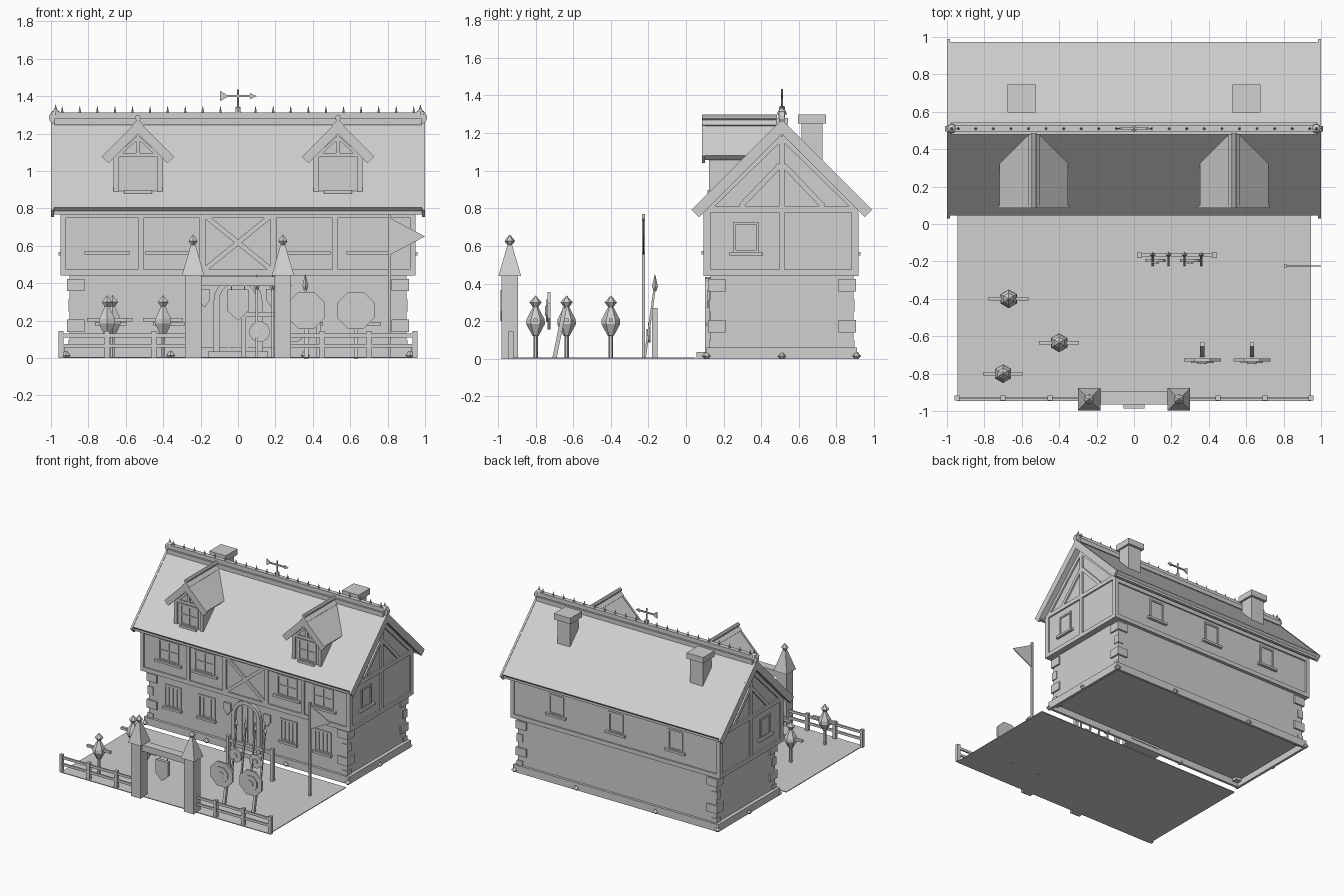
import bpy, bmesh, math
from mathutils import Vector, Matrix

if "Cube" in bpy.data.objects:
    bpy.data.objects.remove(bpy.data.objects["Cube"])

grey = bpy.data.materials.new("plain_grey")
grey.use_nodes = True
TONE = (0.63, 0.63, 0.63, 1)
grey.diffuse_color = TONE
grey.node_tree.nodes["Principled BSDF"].inputs["Base Color"].default_value = TONE

RIDGE_Y = 0.51
FRONT, BACK = ("y", 0.105, -1), ("y", 0.905, 1)
LOW_FRONT = ("y", 0.13, -1)
DORMER = ("y", 0.135, -1)


def finish(bm, name):
    bmesh.ops.recalc_face_normals(bm, faces=bm.faces)
    mesh = bpy.data.meshes.new(name)
    bm.to_mesh(mesh)
    bm.free()
    mesh.materials.append(grey)
    obj = bpy.data.objects.new(name, mesh)
    bpy.context.collection.objects.link(obj)
    return obj


def box(bm, x0, x1, y0, y1, z0, z1):
    mid = Vector(((x0 + x1) / 2, (y0 + y1) / 2, (z0 + z1) / 2))
    size = Matrix.Diagonal((x1 - x0, y1 - y0, z1 - z0, 1))
    bmesh.ops.create_cube(bm, size=1, matrix=Matrix.Translation(mid) @ size)


def beam(bm, p, q, w, d, face=(0, 1, 0)):
    """Bar from p to q, w wide and d deep along the face direction."""
    p, q = Vector(p), Vector(q)
    z = (q - p).normalized()
    x = Vector(face).cross(z).normalized()
    y = z.cross(x)
    rot = Matrix((x, y, z)).transposed().to_4x4()
    size = Matrix.Diagonal((w, d, (q - p).length, 1))
    bmesh.ops.create_cube(bm, size=1, matrix=Matrix.Translation((p + q) / 2) @ rot @ size)


def prism(bm, profile, axis, a, b):
    """Extrude an outline of (u, z) points along x or y from a to b."""
    def at(u, z, t):
        return (t, u, z) if axis == "x" else (u, t, z)
    face = bm.faces.new([bm.verts.new(at(u, z, a)) for u, z in profile])
    new = bmesh.ops.extrude_face_region(bm, geom=[face])["geom"]
    shift = Vector(at(0, 0, b - a))
    bmesh.ops.translate(bm, vec=shift, verts=[v for v in new if isinstance(v, bmesh.types.BMVert)])


def turned(bm, x, y, rings, sides=6):
    """Stack of cone sections through (radius, z) rings."""
    for (r0, z0), (r1, z1) in zip(rings, rings[1:]):
        bmesh.ops.create_cone(bm, cap_ends=True, segments=sides, radius1=max(r0, 0.0005),
                              radius2=max(r1, 0.0005), depth=z1 - z0,
                              matrix=Matrix.Translation((x, y, (z0 + z1) / 2)))


def disc(bm, x, y, z, r, d, sides):
    turn = Matrix.Rotation(math.pi / 2, 4, "X") @ Matrix.Rotation(math.pi / sides, 4, "Z")
    bmesh.ops.create_cone(bm, cap_ends=True, segments=sides, radius1=r, radius2=r, depth=d,
                          matrix=Matrix.Translation((x, y, z)) @ turn)


def panel(bm, wall, u, z, w, h, d):
    """Block standing d proud of a wall, centred at (u, z)."""
    axis, at, out = wall
    a, b = sorted((at - out * 0.005, at + out * d))
    if axis == "y":
        box(bm, u - w / 2, u + w / 2, a, b, z - h / 2, z + h / 2)
    else:
        box(bm, a, b, u - w / 2, u + w / 2, z - h / 2, z + h / 2)


def window(bm, wall, u, z, w, h, bars=1, cross=True, sill=0.24):
    for s in (-1, 1):
        panel(bm, wall, u + s * w / 2, z, 0.014, h + 0.014, 0.008)
        panel(bm, wall, u, z + s * h / 2, w, 0.014, 0.008)
    for i in range(bars):
        panel(bm, wall, u + w * ((i + 1) / (bars + 1) - 0.5), z, 0.009, h, 0.006)
    if cross:
        panel(bm, wall, u, z, w, 0.009, 0.006)
    panel(bm, wall, u, z - h / 2 - 0.012, sill, 0.018, 0.022)


def chevron(half, top, thick, mid=0.0):
    """45 degree roof section."""
    k = thick * 0.7071
    return [(mid - half, top - half), (mid, top), (mid + half, top - half),
            (mid + half - k, top - half - k), (mid, top - 2 * k), (mid - half + k, top - half - k)]


# House walls on a hollow plinth
bm = bmesh.new()
for s in (-1, 1):
    y, x = RIDGE_Y + s * 0.39, s * 0.92
    box(bm, -0.93, 0.93, y - 0.01, y + 0.01, 0, 0.06)
    box(bm, x - 0.01, x + 0.01, 0.11, 0.91, 0, 0.06)
box(bm, -0.92, 0.92, 0.12, 0.9, 0.052, 0.06)
box(bm, -0.16, 0.16, 0.055, 0.12, 0, 0.035)
finish(bm, "plinth_and_step")
bm = bmesh.new()
box(bm, -0.9, 0.9, 0.13, 0.89, 0.055, 0.45)
finish(bm, "ground_floor")
bm = bmesh.new()
prism(bm, [(0.105, 0.44), (0.905, 0.44), (0.905, 0.8), (RIDGE_Y, 1.205), (0.105, 0.8)], "x", -0.938, 0.938)
finish(bm, "upper_floor")

# Corner stones and plinth knobs
bm = bmesh.new()
for sx in (-1, 1):
    for y, sy in ((0.13, 1), (0.89, -1)):
        for i in range(4):
            n, out = (0.092, 0.013) if i % 2 else (0.055, 0.007)
            x0, x1 = sorted((sx * (0.9 + out), sx * (0.912 - n)))
            y0, y1 = sorted((y - sy * out, y + sy * (n - 0.012)))
            z = 0.063 + i * 0.109
            box(bm, x0, x1, y0, y1, z - 0.033, z + 0.033)
finish(bm, "corner_stones")
bm = bmesh.new()
for x in (-0.92, -0.36, 0.36, 0.92):
    for y in (0.11, 0.905):
        turned(bm, x, y, [(0.012, 0), (0.026, 0.014), (0.008, 0.036)])
for x in (-0.93, 0.93):
    turned(bm, x, RIDGE_Y, [(0.012, 0), (0.022, 0.014), (0.008, 0.03)])
finish(bm, "plinth_knobs")

# Timber framing
bm = bmesh.new()
for wall in (FRONT, BACK):
    for z in (0.457, 0.765):
        panel(bm, wall, 0, z, 1.9, 0.034, 0.012)
    for s in (-1, 1):
        panel(bm, wall, s * 0.935, 0.61, 0.03, 0.33, 0.012)
for s in (-1, 1):
    for x in (0.52, 0.19):
        panel(bm, FRONT, s * x, 0.61, 0.03, 0.29, 0.012)
    beam(bm, (-s * 0.175, 0.1, 0.475), (s * 0.175, 0.1, 0.76), 0.026, 0.014)
    gable = ("x", s * 0.938, s)
    for z in (0.457, 0.795):
        panel(bm, gable, 0.505, z, 0.82, 0.034, 0.012)
    for y in (0.115, 0.895):
        panel(bm, gable, y, 0.62, 0.03, 0.34, 0.012)
    panel(bm, gable, RIDGE_Y, 0.81, 0.03, 0.7, 0.012)
    for t in (-1, 1):
        beam(bm, (s * 0.943, RIDGE_Y + t * 0.22, 0.81), (s * 0.943, RIDGE_Y + t * 0.01, 1.03), 0.028, 0.014, (1, 0, 0))
        beam(bm, (s * 0.943, RIDGE_Y + t * 0.39, 0.8), (s * 0.943, RIDGE_Y, 1.18), 0.03, 0.014, (1, 0, 0))
finish(bm, "timber_frame")

# Windows
bm = bmesh.new()
for s in (-1, 1):
    for x in (0.7, 0.375):
        window(bm, FRONT, s * x, 0.655, 0.17, 0.16)
    for x in (0.68, 0.37):
        window(bm, LOW_FRONT, s * x, 0.28, 0.14, 0.17, 3, False, 0.17)
    window(bm, ("x", s * 0.938, s), 0.32, 0.645, 0.12, 0.15, 0, False, 0.18)
for x in (-0.54, 0, 0.54):
    window(bm, BACK, x, 0.645, 0.12, 0.15, 0, False, 0.18)
finish(bm, "windows")

# Arched door with a shield plate on each side
def arch(r, spring, base):
    return [(-r, base)] + [(-r * math.cos(a * math.pi / 10), spring + r * math.sin(a * math.pi / 10))
                           for a in range(11)] + [(r, base)]

bm = bmesh.new()
outer, inner = arch(0.13, 0.305, 0.035), arch(0.1, 0.305, 0.035)
prism(bm, outer + inner[::-1], "y", 0.1, 0.135)
prism(bm, inner, "y", 0.122, 0.135)
for x in (-0.05, 0, 0.05):
    box(bm, x - 0.004, x + 0.004, 0.117, 0.125, 0.04, 0.38)
for s in (-1, 1):
    c = s * 0.18
    prism(bm, [(c - 0.03, 0.37), (c + 0.03, 0.37), (c + 0.03, 0.31), (c, 0.27), (c - 0.03, 0.31)], "y", 0.115, 0.135)
finish(bm, "arched_door")

# Main roof with verge boards and a front gutter
bm = bmesh.new()
prism(bm, chevron(0.464, 1.268, 0.045, RIDGE_Y), "x", -0.99, 0.99)
for s in (-1, 1):
    a, b = sorted((s * 0.984, s))
    prism(bm, chevron(0.48, 1.272, 0.055, RIDGE_Y), "x", a, b)
    y = RIDGE_Y + s * 0.435
    box(bm, -0.995, 0.995, y - 0.012, y + 0.012, 0.768, 0.788)
finish(bm, "main_roof")

# Ridge cap, spikes and end finials
bm = bmesh.new()
box(bm, -0.98, 0.98, RIDGE_Y - 0.032, RIDGE_Y + 0.032, 1.245, 1.28)
beam(bm, (-0.98, RIDGE_Y, 1.295), (0.98, RIDGE_Y, 1.295), 0.035, 0.035)
for i in range(21):
    turned(bm, -0.94 + i * 0.094, RIDGE_Y, [(0.007, 1.3), (0.007, 1.318), (0, 1.348)])
for s in (-1, 1):
    disc(bm, s * 0.975, RIDGE_Y, 1.285, 0.036, 0.03, 12)
    turned(bm, s * 0.975, RIDGE_Y, [(0.026, 1.3), (0.02, 1.318), (0.008, 1.328), (0, 1.355)], 8)
finish(bm, "ridge_and_finials")

# Weather vane
bm = bmesh.new()
turned(bm, 0, RIDGE_Y, [(0.016, 1.31), (0.016, 1.34), (0.005, 1.345), (0.005, 1.435)])
beam(bm, (-0.08, RIDGE_Y, 1.4), (0.08, RIDGE_Y, 1.4), 0.01, 0.01)
prism(bm, [(-0.095, 1.428), (-0.05, 1.4), (-0.095, 1.374)], "y", RIDGE_Y - 0.003, RIDGE_Y + 0.003)
prism(bm, [(0.065, 1.416), (0.1, 1.4), (0.065, 1.384)], "y", RIDGE_Y - 0.003, RIDGE_Y + 0.003)
finish(bm, "weather_vane")

# Dormers and chimneys
for side, s in (("right", -1), ("left", 1)):
    c = s * 0.535
    bm = bmesh.new()
    prism(bm, [(c - 0.13, 0.87), (c + 0.13, 0.87), (c + 0.13, 1.1), (c, 1.22), (c - 0.13, 1.1)], "y", 0.135, 0.47)
    window(bm, DORMER, c, 0.98, 0.15, 0.16, 1, True, 0.15)
    for t in (-1, 1):
        panel(bm, DORMER, c + t * 0.118, 0.985, 0.026, 0.19, 0.012)
        beam(bm, (c + t * 0.1, 0.13, 1.09), (c, 0.13, 1.18), 0.016, 0.014)
    panel(bm, DORMER, c, 1.085, 0.26, 0.022, 0.012)
    panel(bm, DORMER, c, 1.15, 0.02, 0.13, 0.012)
    finish(bm, side + "_dormer")
    bm = bmesh.new()
    prism(bm, chevron(0.183, 1.264, 0.035, c), "y", 0.095, 0.47)
    prism(bm, chevron(0.193, 1.27, 0.05, c), "y", 0.085, 0.1)
    prism(bm, chevron(0.032, 1.276, 0.02, c), "y", 0.085, 0.49)
    disc(bm, c, 0.285, 1.284, 0.016, 0.4, 8)
    finish(bm, side + "_dormer_roof")
    bm = bmesh.new()
    c = s * 0.602
    box(bm, c - 0.058, c + 0.058, 0.615, 0.725, 0.95, 1.26)
    box(bm, c - 0.075, c + 0.075, 0.595, 0.745, 1.252, 1.3)
    finish(bm, side + "_chimney")

# Yard and fence
bm = bmesh.new()
box(bm, -0.945, 0.945, -0.945, 0.05, 0, 0.006)
finish(bm, "yard")
bm = bmesh.new()
for s in (-1, 1):
    for x in (0.947, 0.7, 0.45):
        box(bm, s * x - 0.013, s * x + 0.013, -0.943, -0.917, 0, 0.145)
    for z in (0.065, 0.12):
        beam(bm, (s * 0.25, -0.93, z), (s * 0.95, -0.93, z), 0.02, 0.012)
finish(bm, "fence")

# Gateway with hanging sign
bm = bmesh.new()
for s in (-1, 1):
    c = s * 0.24
    box(bm, c - 0.044, c + 0.044, -0.981, -0.893, 0, 0.44)
    turned(bm, c, -0.937, [(0.018, 0.58), (0.012, 0.605), (0.028, 0.625), (0.02, 0.638), (0, 0.66)])
    cap = Matrix.Translation((c, -0.937, 0.522)) @ Matrix.Rotation(math.pi / 4, 4, "Z")
    bmesh.ops.create_cone(bm, cap_ends=True, segments=4, radius1=0.085, radius2=0.018, depth=0.164, matrix=cap)
    beam(bm, (s * 0.035, -0.962, 0.35), (s * 0.035, -0.962, 0.4), 0.006, 0.006)
box(bm, -0.2, 0.2, -0.965, -0.895, 0.385, 0.435)
prism(bm, [(-0.055, 0.365), (0.055, 0.365), (0.055, 0.25), (0, 0.2), (-0.055, 0.25)], "y", -0.987, -0.962)
finish(bm, "gateway")

# Practice dummies
bm = bmesh.new()
for x, y in ((-0.67, -0.4), (-0.4, -0.635), (-0.7, -0.8)):
    turned(bm, x, y, [(0.012, 0), (0.012, 0.12), (0.018, 0.125), (0.05, 0.185), (0.048, 0.21), (0.014, 0.275),
                      (0.033, 0.3), (0.026, 0.308), (0, 0.336)])
    beam(bm, (x - 0.107, y, 0.205), (x + 0.107, y, 0.205), 0.02, 0.02)
finish(bm, "practice_dummies")

# Archery targets
bm = bmesh.new()
for x in (0.365, 0.63):
    disc(bm, x, -0.728, 0.255, 0.107, 0.016, 8)
    disc(bm, x, -0.738, 0.255, 0.065, 0.012, 8)
    disc(bm, x, -0.744, 0.255, 0.028, 0.01, 8)
    beam(bm, (x, -0.7, 0), (x, -0.645, 0.27), 0.022, 0.022)
finish(bm, "archery_targets")

# Spear rack with round shields
bm = bmesh.new()
for x in (0.03, 0.43):
    box(bm, x - 0.013, x + 0.013, -0.182, -0.152, 0, 0.27)
box(bm, 0.03, 0.43, -0.175, -0.155, 0.22, 0.245)
for x in (0.1, 0.185, 0.27, 0.36):
    beam(bm, (x, -0.22, 0), (x, -0.167, 0.37), 0.012, 0.012)
    turned(bm, x, -0.165, [(0.007, 0.36), (0.016, 0.385), (0, 0.45)], 4)
for x in (0.115, 0.3):
    disc(bm, x, -0.195, 0.14, 0.056, 0.014, 12)
    disc(bm, x, -0.204, 0.14, 0.02, 0.012, 8)
finish(bm, "spear_rack")

# Flag
bm = bmesh.new()
box(bm, 0.802, 0.818, -0.233, -0.217, 0, 0.77)
prism(bm, [(0.81, 0.75), (1.0, 0.65), (0.81, 0.55)], "y", -0.228, -0.222)
finish(bm, "flag")
